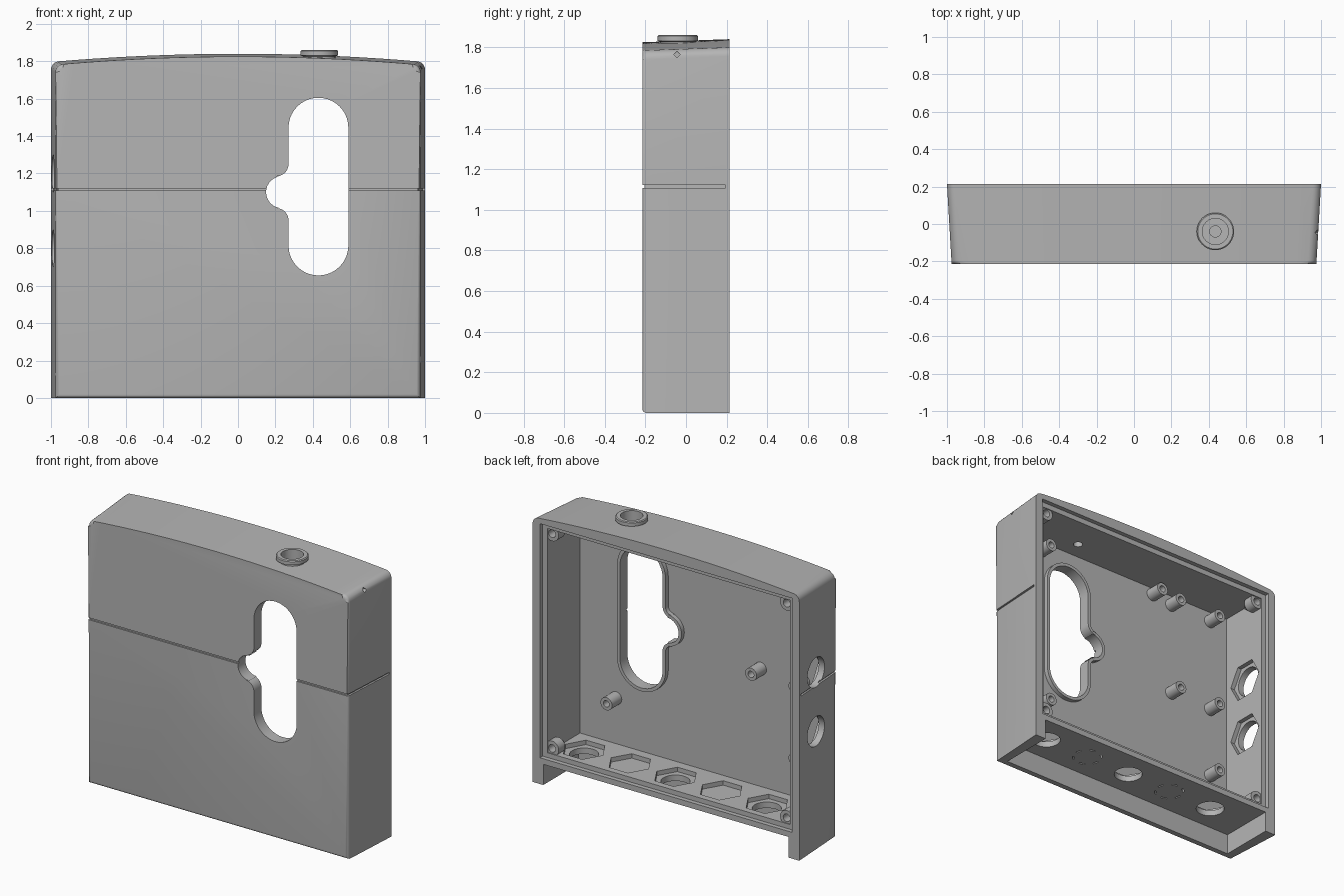
import bpy, bmesh
from math import cos, sin, pi, radians

cube = bpy.data.objects.get("Cube")
if cube:
    bpy.data.objects.remove(cube, do_unlink=True)

grey = bpy.data.materials.new("plain_grey")
grey.use_nodes = True
COLOUR = (0.46, 0.46, 0.46, 1)
grey.diffuse_color = COLOUR
grey.node_tree.nodes["Principled BSDF"].inputs["Base Color"].default_value = COLOUR

# Maps a flat point (a, b) and a height h to space, along the given axis
PLACE = {"x": lambda a, b, h: (h, a, b),
         "y": lambda a, b, h: (a, h, b),
         "z": lambda a, b, h: (a, b, h)}


def make(name, bm):
    bmesh.ops.recalc_face_normals(bm, faces=bm.faces)
    mesh = bpy.data.meshes.new(name)
    bm.to_mesh(mesh)
    bm.free()
    mesh.materials.append(grey)
    obj = bpy.data.objects.new(name, mesh)
    bpy.context.collection.objects.link(obj)
    return obj


def loft(name, first, second, axis, lo, hi, bevel=0):
    """Solid between two outlines; bevel rounds the edge of the first one."""
    bm = bmesh.new()
    a = [bm.verts.new(PLACE[axis](*p, lo)) for p in first]
    b = [bm.verts.new(PLACE[axis](*p, hi)) for p in second]
    cap = bm.faces.new(a)
    bm.faces.new(b[::-1])
    for i in range(len(a)):
        j = (i + 1) % len(a)
        bm.faces.new((a[i], a[j], b[j], b[i]))
    if bevel:
        bmesh.ops.bevel(bm, geom=list(cap.edges), offset=bevel, segments=4,
                        profile=0.5, affect="EDGES", clamp_overlap=False)
    return make(name, bm)


def prism(points, axis, lo, hi, name="cutter"):
    return loft(name, points, points, axis, lo, hi)


def arc(cx, cy, r, start, end, n=12):
    steps = [radians(start + (end - start) * i / n) for i in range(n + 1)]
    return [(cx + r * cos(t), cy + r * sin(t)) for t in steps]


def disc(cx, cy, r, n=32):
    return arc(cx, cy, r, 0, 360, n)[:-1]


def rect(x0, x1, y0, y1):
    return [(x0, y0), (x1, y0), (x1, y1), (x0, y1)]


def lathe(name, profile, centre, axis, n=24):
    """Turned part; the profile holds (radius, height) and starts and ends at radius 0."""
    bm = bmesh.new()
    rings = []
    for r, h in profile:
        pts = disc(*centre, r, n) if r else [centre]
        rings.append([bm.verts.new(PLACE[axis](*p, h)) for p in pts])
    for a, b in zip(rings, rings[1:]):
        for i in range(n):
            j = (i + 1) % n
            quad = [a[i % len(a)], a[j % len(a)], b[j % len(b)], b[i % len(b)]]
            bm.faces.new(list(dict.fromkeys(quad)))
    return make(name, bm)


def cut(obj, cutter, mode="DIFFERENCE"):
    mod = obj.modifiers.new("cut", "BOOLEAN")
    mod.operation, mod.solver, mod.object = mode, "EXACT", cutter
    bpy.context.view_layer.objects.active = obj
    bpy.ops.object.modifier_apply(modifier=mod.name)
    bpy.data.objects.remove(cutter, do_unlink=True)


def body_outline(hw, edge, crown, r=0.045):
    """Straight sides and bottom, rounded top corners, gently arched top."""
    w = hw - r
    top = [w - 2 * w * i / 32 for i in range(1, 32)]
    return ([(-hw, 0), (hw, 0)] + arc(w, edge - r, r, 0, 90, 6)
            + [(x, edge + (crown - edge) * (1 - (x / w) ** 2)) for x in top]
            + arc(-w, edge - r, r, 90, 180, 6))


def slot_outline(g=0):
    """Tall slot with a round bulge on one side, grown outwards by g."""
    r, f, x, z = 0.16 + g, 0.065 - g, 0.205, 1.1
    return (arc(0.43, 0.815, r, 180, 360, 20) + arc(0.43, 1.445, r, 0, 180, 20)
            + arc(x, z + 0.15, f, 0, -90, 8)
            + arc(0.235, z, 0.085 + g, 90, 270, 16)
            + arc(x, z - 0.15, f, 90, 0, 8))


# Drafted outer shell, open at the back
shell = loft("housing_shell", body_outline(0.975, 1.785, 1.825),
             body_outline(1, 1.8, 1.84), "y", -0.215, 0.215, bevel=0.02)

# Cable collar on the top
cut(shell, lathe("collar", [(0, 1.76), (0.085, 1.76), (0.085, 1.825), (0.1, 1.832),
                            (0.1, 1.855), (0.094, 1.86), (0, 1.86)], (0.435, -0.04), "z", 40), "UNION")

# Main cavity, cover recess and open skirt below the floor
cut(shell, prism(rect(-0.91, 0.91, 0.21, 1.73), "y", -0.165, 0.3))
cut(shell, prism(rect(-0.945, 0.945, 0.178, 1.765), "y", 0.185, 0.3))
cut(shell, prism(rect(-0.92, 0.92, -0.1, 0.14), "y", -0.165, 0.3))

# Slot through the front, with a raised rim inside
cut(shell, prism(slot_outline(), "y", -0.3, 0))
rim = prism(slot_outline(0.022), "y", -0.168, -0.135, "slot_rim")
cut(rim, prism(slot_outline(), "y", -0.3, 0))

# Collar bore and the small hole under it
cut(shell, prism(disc(0.435, -0.04, 0.07), "z", 1.785, 2))
cut(shell, prism(disc(0.435, -0.04, 0.03), "z", 1.6, 1.9))

# Floor cable entries: hexagonal pockets, every second one left closed
for i in range(5):
    x, y = 0.75 - 0.3425 * i, 0.02
    cut(shell, prism(disc(x, y, 0.14, 6), "z", 0.18, 0.3))
    if i % 2 == 0:
        cut(shell, prism(disc(x, y, 0.09), "z", 0.1, 0.3))
    else:
        for k in range(6):
            a = 60 * k
            slit = arc(x, y, 0.095, a, a + 25, 4) + arc(x, y, 0.085, a + 25, a, 4)
            cut(shell, prism(slit, "z", 0.1, 0.165))

# Side cable entries
for z in (0.8, 1.2):
    cut(shell, prism(disc(0.02, z, 0.14, 6), "x", -0.94, -0.8))
    cut(shell, prism(disc(0.02, z, 0.1), "x", -1.1, -0.8))

# Small indicator hole on the left side
cut(shell, prism(disc(-0.045, 1.765, 0.016, 4), "x", 0.955, 1.1))

# Parting groove around the front and both sides
half = [(1.1, 0.195), (0.986, 0.195), (0.963, -0.204)]
groove = half + [(-x, y) for x, y in half[::-1]] + [(-1.1, -0.3), (1.1, -0.3)]
cut(shell, prism(groove, "z", 1.108, 1.121))

# Corner screw posts with tapered undersides
for x in (-0.88, 0.88):
    for z in (0.245, 1.7):
        lathe("corner_post", [(0, 0.05), (0.05, 0.11), (0.05, 0.178), (0.026, 0.178),
                              (0.026, 0.1), (0, 0.1)], (x, z), "y")

# Board standoffs on the inside of the front wall
for spot in ((0.64, 0.52), (0.64, 1.66), (-0.77, 0.52), (-0.77, 1.66),
             (-0.77, 1.01), (-0.445, 1.01), (-0.445, 1.66), (-0.29, 1.68)):
    lathe("standoff", [(0, -0.17), (0.043, -0.17), (0.043, -0.06), (0.022, -0.06),
                       (0.022, -0.13), (0, -0.13)], spot, "y")

# Smooth shading with sharp edges kept
bpy.ops.object.select_all(action="DESELECT")
for obj in bpy.context.scene.objects:
    if obj.type == "MESH":
        obj.select_set(True)
        bpy.context.view_layer.objects.active = obj
bpy.ops.object.shade_smooth_by_angle(angle=radians(30))
